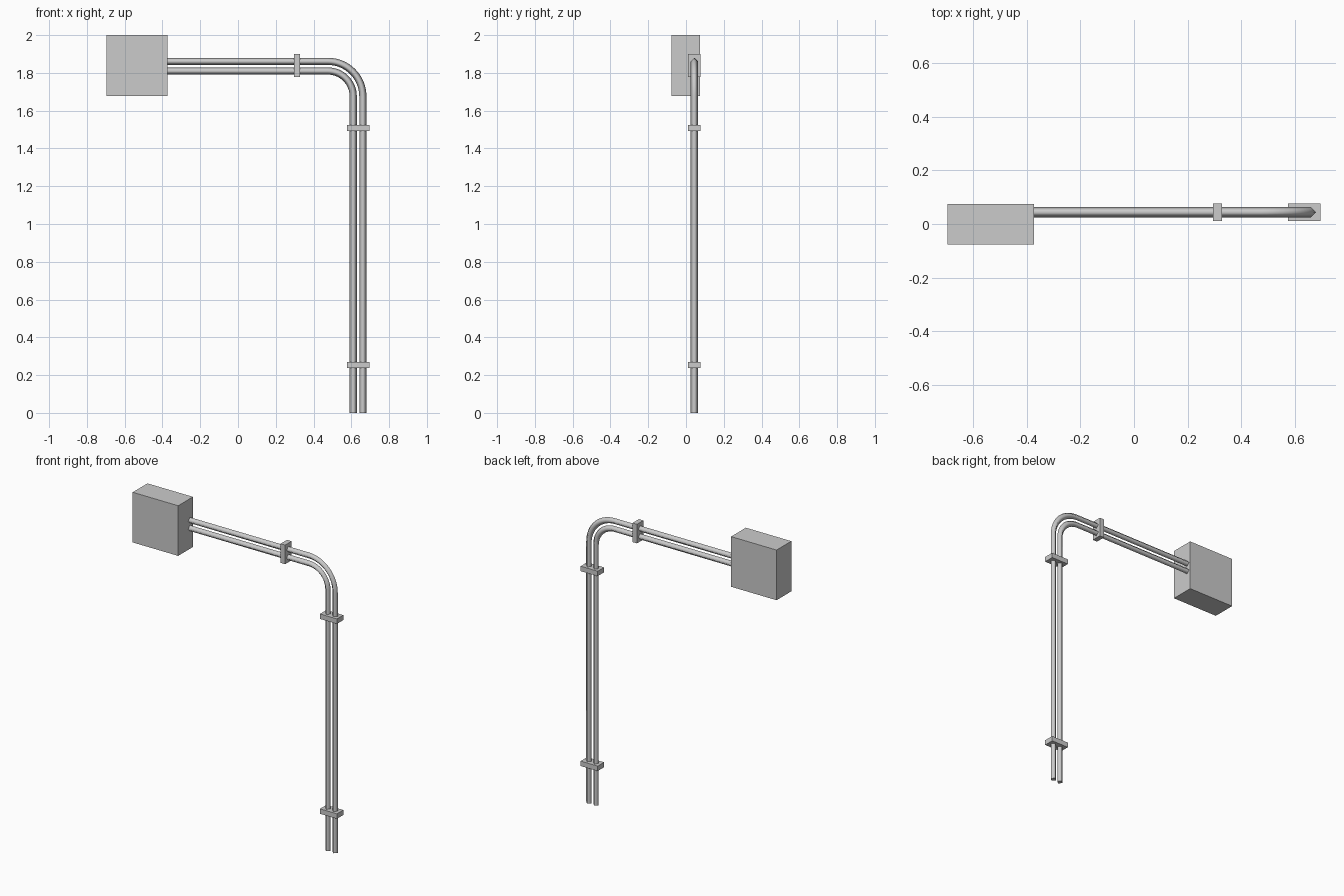
import bpy, bmesh, math
from mathutils import Vector

if "Cube" in bpy.data.objects:
    bpy.data.objects.remove(bpy.data.objects["Cube"])

PIPE_Y = 0.044
PIPE_R = 0.019
BEND = Vector((0.476, PIPE_Y, 1.676))   # shared centre of both bends


def box(name, lo, hi):
    lo, hi = Vector(lo), Vector(hi)
    bpy.ops.mesh.primitive_cube_add(size=1, location=(lo + hi) / 2)
    ob = bpy.context.object
    ob.name = name
    ob.scale = hi - lo
    bpy.ops.object.transform_apply(location=False, rotation=False, scale=True)
    return ob


def pipe(name, bend_radius, steps=16):
    # path stations: (point, outward direction in the bend plane)
    up, right = Vector((0, 0, 1)), Vector((1, 0, 0))
    stations = [(Vector((-0.376, PIPE_Y, BEND.z + bend_radius)), up)]
    for i in range(steps + 1):
        a = math.pi / 2 * (1 - i / steps)
        d = Vector((math.cos(a), 0, math.sin(a)))
        stations.append((BEND + d * bend_radius, d))
    stations.append((Vector((BEND.x + bend_radius, PIPE_Y, 0)), right))

    # four-sided diamond section swept along the path
    bm = bmesh.new()
    side = Vector((0, 1, 0))
    rings = [[bm.verts.new(p + o * PIPE_R) for o in (d, side, -d, -side)]
             for p, d in stations]
    for a, b in zip(rings, rings[1:]):
        for k in range(4):
            f = bm.faces.new((a[k], a[(k + 1) % 4], b[(k + 1) % 4], b[k]))
            f.smooth = True
    bm.faces.new(rings[0])
    bm.faces.new(rings[-1])
    bmesh.ops.recalc_face_normals(bm, faces=bm.faces[:])
    # keep the end caps crisp
    for e in bm.edges:
        if any(not f.smooth for f in e.link_faces):
            e.smooth = False
    me = bpy.data.meshes.new(name)
    bm.to_mesh(me)
    bm.free()
    ob = bpy.data.objects.new(name, me)
    bpy.context.collection.objects.link(ob)
    return ob


# junction box
box("junction_box", (-0.697, -0.076, 1.677), (-0.373, 0.074, 2.0))

# two parallel bent conduits
pipe("outer_conduit", 0.185)
pipe("inner_conduit", 0.134)

# clamps holding the conduits
Y0, Y1 = 0.011, 0.076
box("horizontal_clamp", (0.296, Y0, 1.778), (0.328, Y1, 1.901))
for name, z in (("upper_clamp", 1.508), ("lower_clamp", 0.253)):
    box(name, (0.576, Y0, z - 0.016), (0.697, Y1, z + 0.016))
